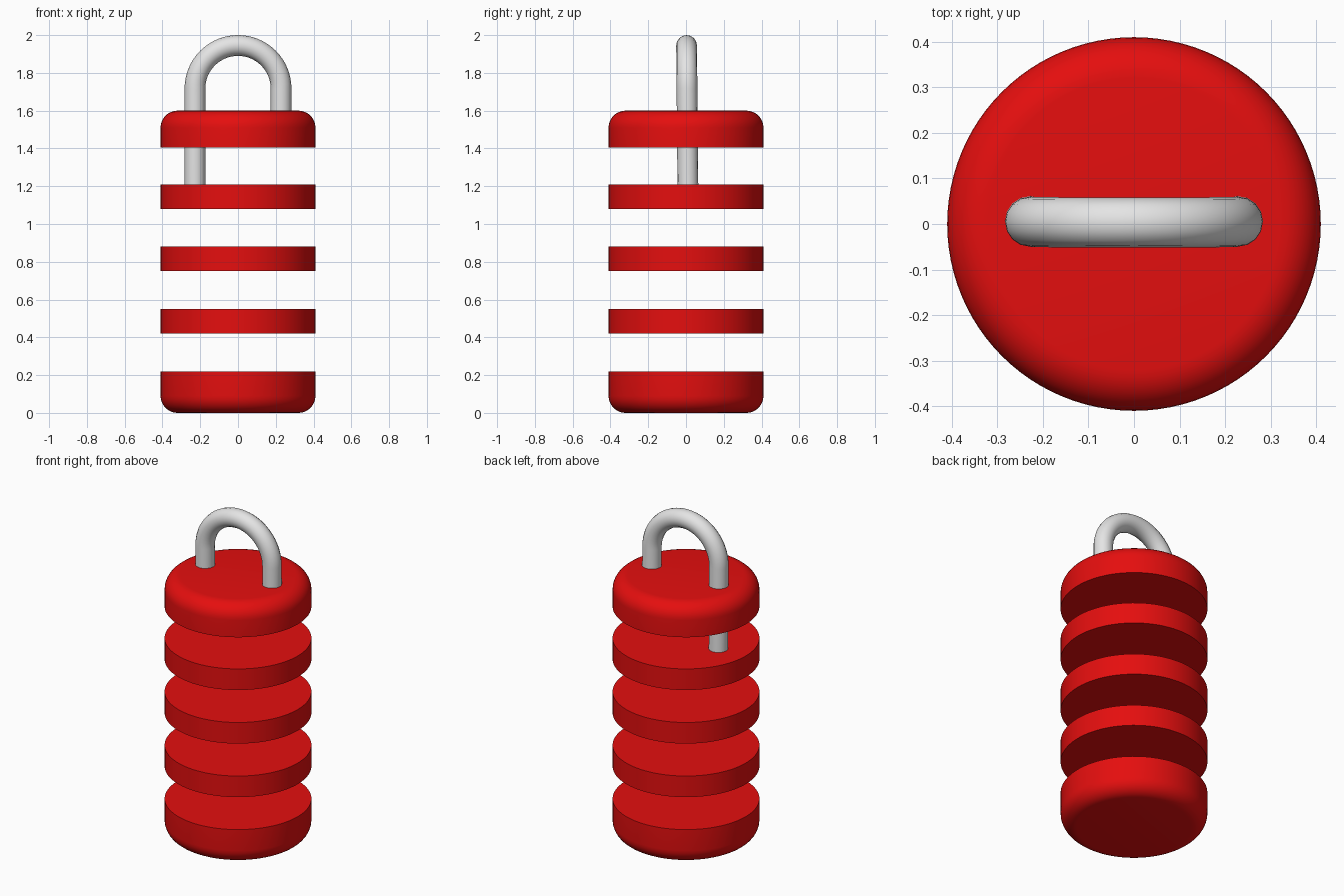
import bpy, bmesh, math

if "Cube" in bpy.data.objects:
    bpy.data.objects.remove(bpy.data.objects["Cube"])

R = 0.41        # body radius
FILLET = 0.09   # rounding of the outer cap edges
SEGS = 96


def material(name, rgb):
    m = bpy.data.materials.new(name)
    m.diffuse_color = (*rgb, 1)
    m.use_nodes = True
    m.node_tree.nodes["Principled BSDF"].inputs["Base Color"].default_value = m.diffuse_color
    return m


red = material("red_enamel", (0.78, 0.0045, 0.0045))
steel = material("light_grey_steel", (0.78, 0.78, 0.78))


def smooth(obj):
    bpy.ops.object.select_all(action='DESELECT')
    obj.select_set(True)
    bpy.context.view_layer.objects.active = obj
    bpy.ops.object.shade_smooth_by_angle(angle=math.radians(35))


def disc(name, z0, z1, round_z=None):
    """Solid disc; the rim at height round_z is filleted."""
    bm = bmesh.new()
    bmesh.ops.create_cone(bm, cap_ends=True, segments=SEGS, radius1=R, radius2=R, depth=z1 - z0)
    bmesh.ops.translate(bm, verts=bm.verts, vec=(0, 0, (z0 + z1) / 2))
    if round_z is not None:
        rim = [e for e in bm.edges if all(abs(v.co.z - round_z) < 1e-4 for v in e.verts)]
        bmesh.ops.bevel(bm, geom=rim, offset=FILLET, segments=8, profile=0.5, affect='EDGES')
    mesh = bpy.data.meshes.new(name)
    bm.to_mesh(mesh)
    bm.free()
    mesh.materials.append(red)
    obj = bpy.data.objects.new(name, mesh)
    bpy.context.collection.objects.link(obj)
    smooth(obj)


# Body: rounded base, three plain rings, rounded top cap
disc("base_cap", 0.0, 0.22, 0.0)
for i, z in enumerate((0.42, 0.75, 1.08)):
    disc(f"ring_{i + 1}", z, z + 0.13)
disc("top_cap", 1.405, 1.6, 1.6)

# Shackle: long leg on the left, arch, short leg on the right, leaning very slightly
TUBE, ARCH_R, ARCH_Z = 0.055, 0.228, 1.717
path = [(-ARCH_R, 1.2)]
path += [(-ARCH_R * math.cos(a), ARCH_Z + ARCH_R * math.sin(a))
         for a in (math.pi * k / 32 for k in range(33))]
path += [(ARCH_R, 1.55)]
curve = bpy.data.curves.new("shackle", 'CURVE')
curve.dimensions = '3D'
curve.bevel_depth = TUBE
curve.bevel_resolution = 6
curve.use_fill_caps = True
spline = curve.splines.new('POLY')
spline.points.add(len(path) - 1)
for p, (x, z) in zip(spline.points, path):
    p.co = (x, 0.003 + 0.007 * (1.95 - z) / 0.75, z, 1)
curve.materials.append(steel)
shackle = bpy.data.objects.new("shackle", curve)
bpy.context.collection.objects.link(shackle)
bpy.ops.object.select_all(action='DESELECT')
shackle.select_set(True)
bpy.context.view_layer.objects.active = shackle
bpy.ops.object.convert(target='MESH')
smooth(bpy.context.view_layer.objects.active)
